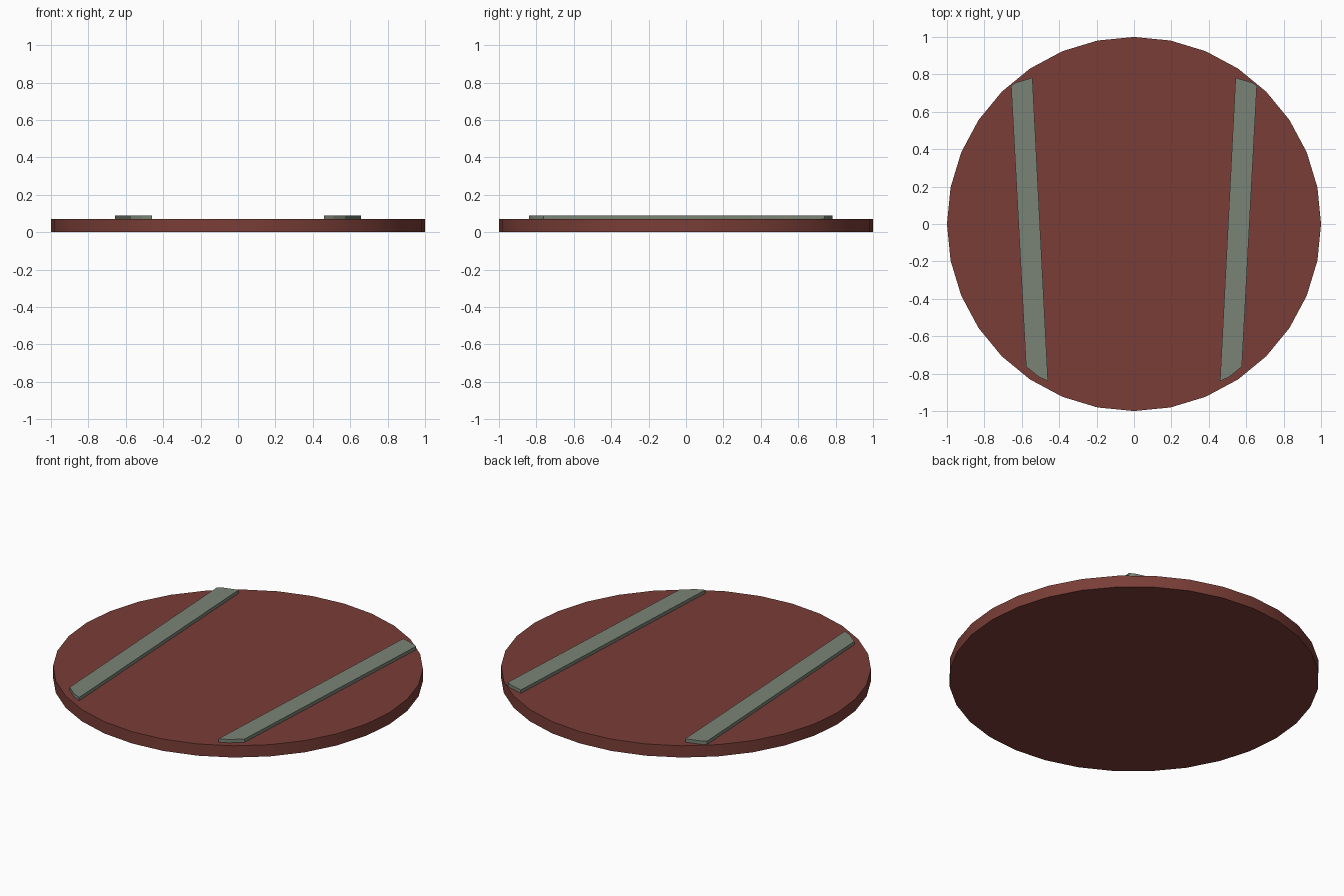
import bpy, bmesh, math

if "Cube" in bpy.data.objects:
    bpy.data.objects.remove(bpy.data.objects["Cube"])


def material(name, rgb):
    m = bpy.data.materials.new(name)
    m.diffuse_color = (*rgb, 1)
    m.use_nodes = True
    m.node_tree.nodes["Principled BSDF"].inputs["Base Color"].default_value = m.diffuse_color
    return m


def prism(name, outline, z0, z1, mat):
    """Extrude a flat counter-clockwise outline from z0 up to z1."""
    bm = bmesh.new()
    base = bm.faces.new([bm.verts.new((x, y, z0)) for x, y in outline])
    top = bmesh.ops.extrude_face_region(bm, geom=[base], use_keep_orig=True)
    for v in top["geom"]:
        if isinstance(v, bmesh.types.BMVert):
            v.co.z = z1
    bmesh.ops.recalc_face_normals(bm, faces=bm.faces)
    mesh = bpy.data.meshes.new(name)
    bm.to_mesh(mesh)
    bm.free()
    ob = bpy.data.objects.new(name, mesh)
    bpy.context.collection.objects.link(ob)
    mesh.materials.append(mat)
    return ob


red_brown = material("red brown", (0.195, 0.048, 0.038))
grey_green = material("grey green", (0.195, 0.228, 0.180))

# Round base plate, 32 sides
SIDES = 32
ring = [(math.cos(math.tau * i / SIDES), math.sin(math.tau * i / SIDES)) for i in range(SIDES)]
disc = prism("round_plate", ring, 0, 0.07, red_brown)
bpy.context.view_layer.objects.active = disc
disc.select_set(True)
bpy.ops.object.shade_smooth_by_angle(angle=math.radians(30))

# Raised slanted strips, mirrored left and right
strip = [(0.46, -0.84), (0.51, -0.817), (0.577, -0.762),
         (0.657, 0.74), (0.635, 0.755), (0.543, 0.782)]
prism("right_strip", strip, 0.07, 0.09, grey_green)
prism("left_strip", [(-x, y) for x, y in reversed(strip)], 0.07, 0.09, grey_green)
